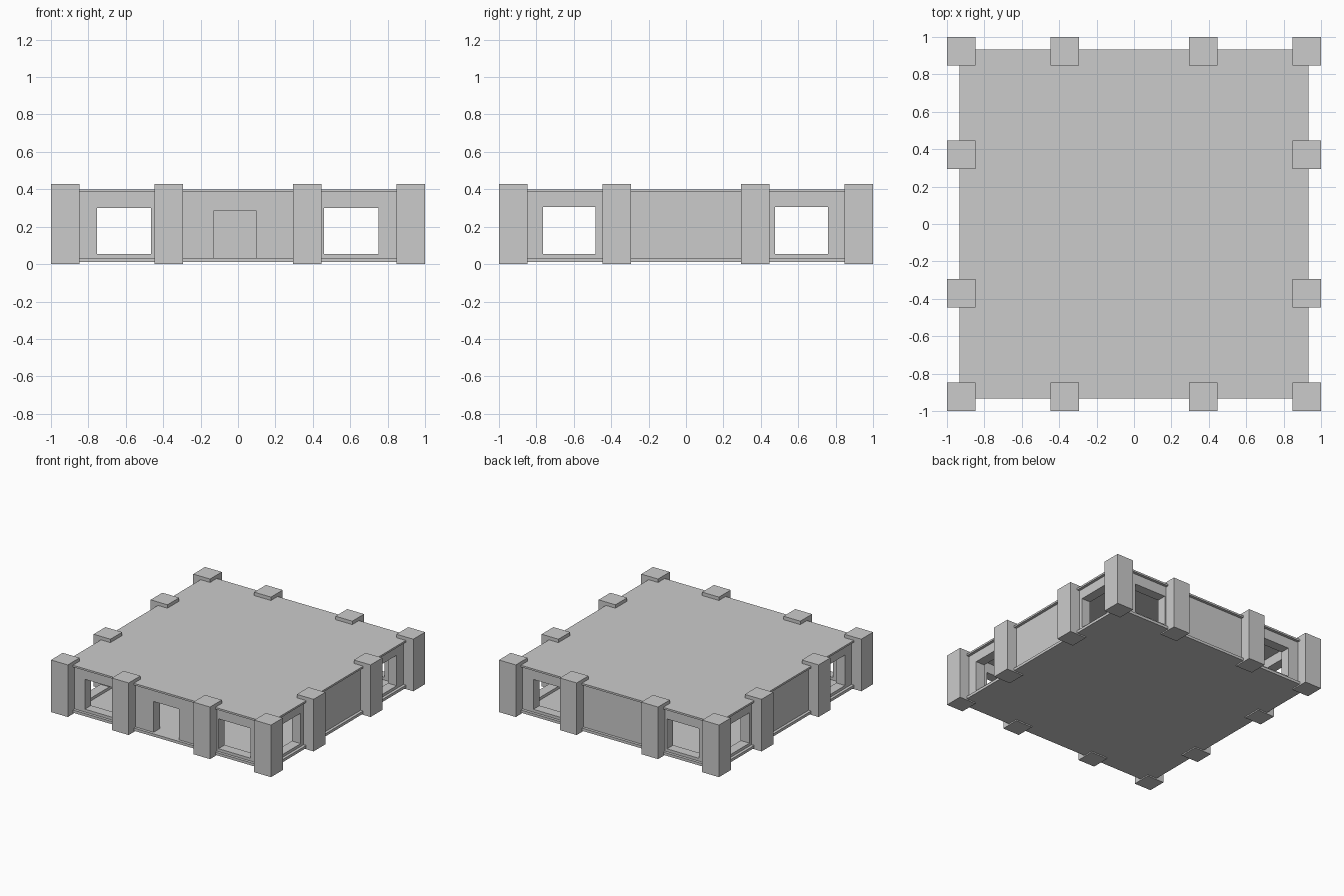
import bpy

if "Cube" in bpy.data.objects:
    bpy.data.objects.remove(bpy.data.objects["Cube"])


def box(name, x, y, z):
    """Box from (min, max) ranges on each axis."""
    bpy.ops.mesh.primitive_cube_add(size=1, location=[(a + b) / 2 for a, b in (x, y, z)])
    ob = bpy.context.object
    ob.name = name
    ob.scale = [b - a for a, b in (x, y, z)]
    bpy.ops.object.transform_apply(location=False, rotation=False, scale=True)
    return ob


def cut(target, x, y, z):
    """Subtract a box from the target and remove the cutter."""
    cutter = box("cutter", x, y, z)
    cutter.hide_render = True
    mod = target.modifiers.new("opening", 'BOOLEAN')
    mod.operation = 'DIFFERENCE'
    mod.solver = 'EXACT'
    mod.object = cutter
    bpy.context.view_layer.objects.active = target
    bpy.ops.object.modifier_apply(modifier=mod.name)
    bpy.data.objects.remove(cutter, do_unlink=True)


SLAB, OUT, INN = 0.933, 0.91, 0.83
through = (-1.2, 1.2)

# Floor and roof slabs, overhanging the walls slightly
box("floor_slab", (-SLAB, SLAB), (-SLAB, SLAB), (0.01, 0.032))
box("roof_slab", (-SLAB, SLAB), (-SLAB, SLAB), (0.385, 0.40))

# Hollow wall ring
walls = box("walls", (-OUT, OUT), (-OUT, OUT), (0.032, 0.385))
cut(walls, (-INN, INN), (-INN, INN), (-0.1, 0.6))

# Window openings cut straight through opposite walls
for x in ((-0.755, -0.465), (0.46, 0.75)):
    cut(walls, x, through, (0.055, 0.30))
for y in ((-0.765, -0.485), (0.475, 0.76)):
    cut(walls, through, y, (0.055, 0.305))

# Front doorway
cut(walls, (-0.13, 0.10), (-1.2, -0.7), (-0.1, 0.285))

# Square pillars around the perimeter
W = 0.0765
stops = (-1 + W, -0.37, 0.37, 1 - W)
for i, px in enumerate(stops):
    for j, py in enumerate(stops):
        if i in (0, 3) or j in (0, 3):
            box(f"pillar_{i}_{j}", (px - W, px + W), (py - W, py + W), (0, 0.428))
